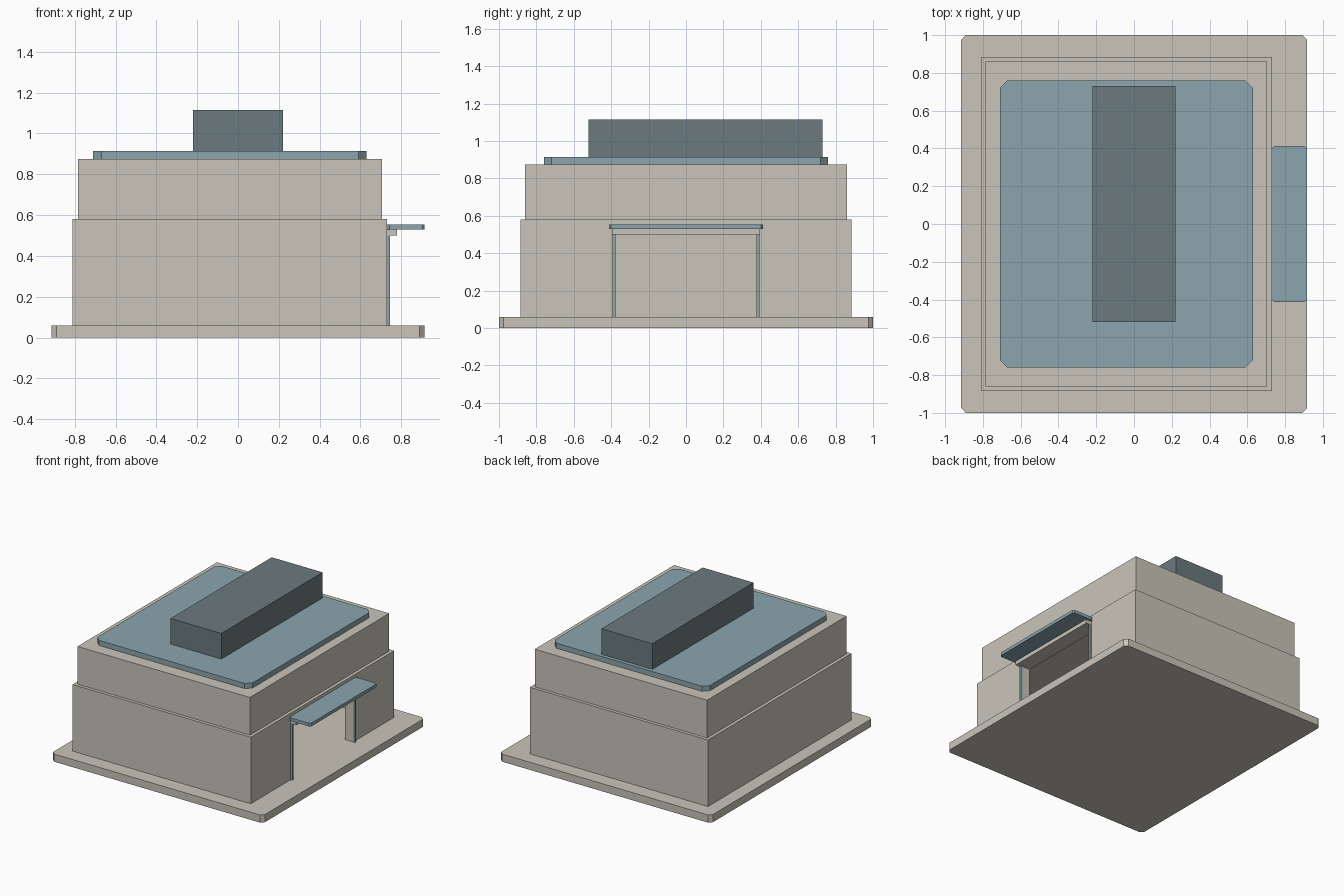
import bpy
import bmesh

cube = bpy.data.objects.get("Cube")
if cube:
    bpy.data.objects.remove(cube, do_unlink=True)


def material(name, rgb):
    m = bpy.data.materials.new(name)
    m.use_nodes = True
    m.diffuse_color = (*rgb, 1)
    m.node_tree.nodes["Principled BSDF"].inputs["Base Color"].default_value = (*rgb, 1)
    return m


stone = material("warm stone", (0.59, 0.56, 0.49))
blue = material("dusty blue", (0.26, 0.38, 0.42))
slate = material("dark slate", (0.145, 0.195, 0.21))


def block(name, x, y, z, mat, chamfer=0):
    """Box from ranges, with optional chamfers on its upright edges."""
    bm = bmesh.new()
    bmesh.ops.create_cube(bm, size=1)
    for v in bm.verts:
        v.co = [r[0] + (c + 0.5) * (r[1] - r[0]) for c, r in zip(v.co, (x, y, z))]
    if chamfer:
        upright = [e for e in bm.edges if abs(e.verts[0].co.z - e.verts[1].co.z) > 1e-5]
        bmesh.ops.bevel(bm, geom=upright, offset=chamfer, segments=1, affect='EDGES')
    mesh = bpy.data.meshes.new(name)
    bm.to_mesh(mesh)
    bm.free()
    mesh.materials.append(mat)
    obj = bpy.data.objects.new(name, mesh)
    bpy.context.collection.objects.link(obj)
    return obj


def cut(target, cutter):
    mod = target.modifiers.new(cutter.name, 'BOOLEAN')
    mod.operation = 'DIFFERENCE'
    mod.solver = 'EXACT'
    mod.object = cutter
    cutter.hide_render = True
    cutter.hide_set(True)


# Base slab
block("base_slab", (-0.915, 0.915), (-1, 1), (0, 0.06), stone, 0.025)

# Hollow lower storey with a wide doorway on the left side
lower = block("lower_storey", (-0.81, 0.73), (-0.885, 0.885), (0.06, 0.58), stone)
cut(lower, block("room_cutter", (-0.74, 0.66), (-0.815, 0.815), (0.03, 0.62), stone))
cut(lower, block("doorway_cutter", (0.6, 0.8), (-0.38, 0.38), (0.03, 0.5), stone))

# Upper storey, roof panel and rooftop unit
block("upper_storey", (-0.785, 0.705), (-0.86, 0.86), (0.58, 0.875), stone)
block("roof_panel", (-0.71, 0.63), (-0.76, 0.76), (0.875, 0.915), blue, 0.04)
block("rooftop_unit", (-0.22, 0.22), (-0.52, 0.73), (0.915, 1.115), slate)

# Doorway trim and canopy
for side, name in ((-1, "front_door_post"), (1, "back_door_post")):
    block(name, (0.73, 0.745), sorted((side * 0.378, side * 0.394)), (0.06, 0.5), blue)
block("door_header", (0.73, 0.78), (-0.395, 0.395), (0.5, 0.53), stone)
block("door_canopy", (0.73, 0.915), (-0.412, 0.412), (0.53, 0.555), blue, 0.012)
